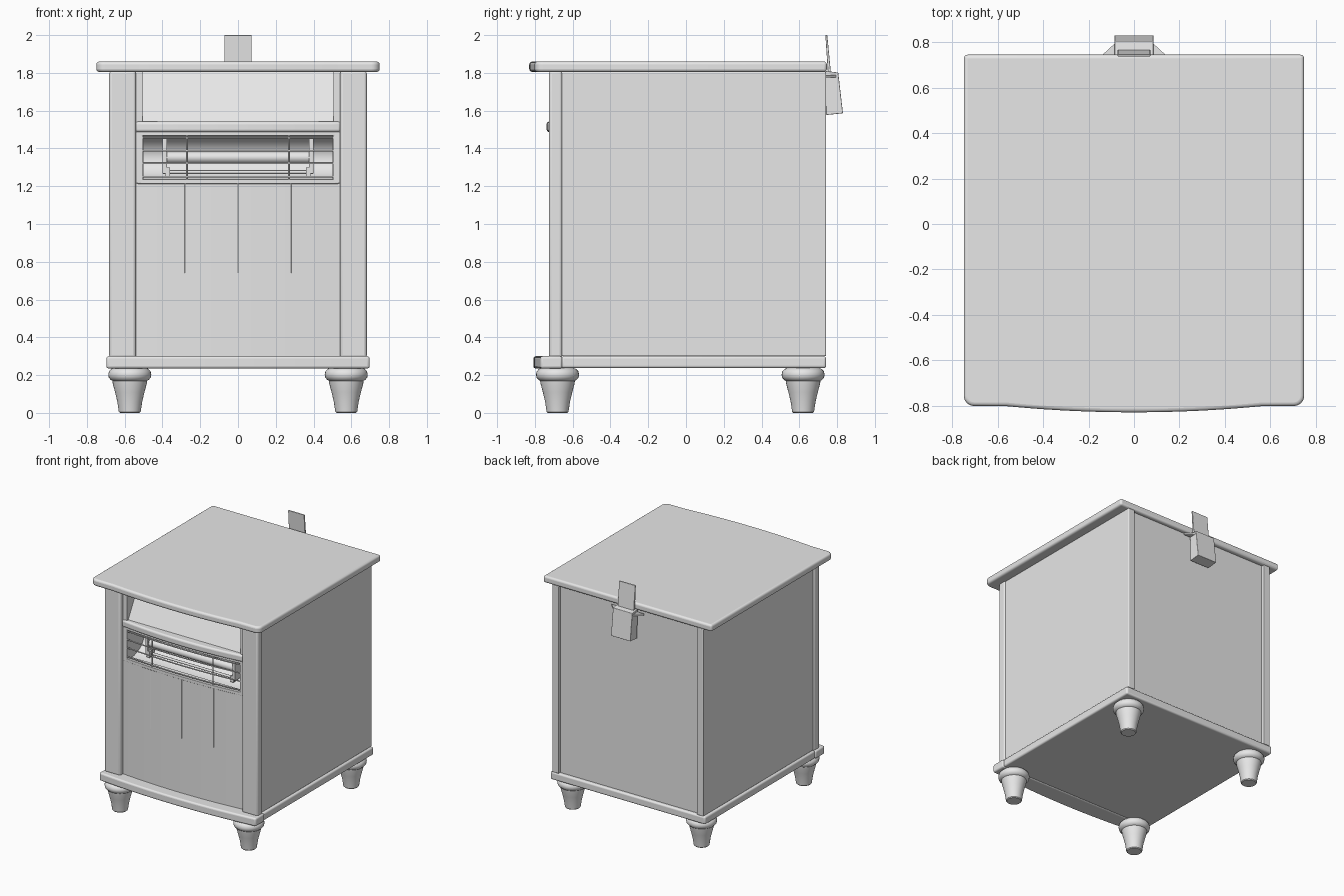
import bpy
import math

cube = bpy.data.objects.get("Cube")
if cube:
    bpy.data.objects.remove(cube, do_unlink=True)

grey = bpy.data.materials.new("light grey")
grey.use_nodes = True
grey.diffuse_color = (0.8, 0.8, 0.8, 1)
grey.node_tree.nodes["Principled BSDF"].inputs["Base Color"].default_value = (0.8, 0.8, 0.8, 1)


def finish(ob, bevel=0.0, angle=35):
    ob.data.materials.append(grey)
    bpy.ops.object.select_all(action="DESELECT")
    ob.select_set(True)
    bpy.context.view_layer.objects.active = ob
    if ob.type == "MESH":
        bpy.ops.object.shade_smooth_by_angle(angle=math.radians(angle))
    if bevel:
        mod = ob.modifiers.new("rounded edges", "BEVEL")
        mod.width, mod.segments, mod.limit_method = bevel, 4, "ANGLE"
        mod.angle_limit = math.radians(50)
    return ob


def mesh_object(name, verts, faces, bevel=0.0):
    me = bpy.data.meshes.new(name)
    me.from_pydata(verts, [], faces)
    ob = bpy.data.objects.new(name, me)
    bpy.context.collection.objects.link(ob)
    return finish(ob, bevel)


def extrude(name, outline, a, b, axis="z", bevel=0.0):
    """Solid from a counter-clockwise outline: (x, y) along z, or (y, z) along x."""
    place = (lambda p, t: (*p, t)) if axis == "z" else (lambda p, t: (t, *p))
    n = len(outline)
    verts = [place(p, t) for t in (a, b) for p in outline]
    faces = [tuple(reversed(range(n))), tuple(range(n, 2 * n))]
    faces += [(i, (i + 1) % n, n + (i + 1) % n, n + i) for i in range(n)]
    return mesh_object(name, verts, faces, bevel)


def box(name, x, y, z, bevel=0.0):
    return extrude(name, [(x[0], y[0]), (x[1], y[0]), (x[1], y[1]), (x[0], y[1])], *z, bevel=bevel)


def bow(x, half, edge, mid):
    return edge + (mid - edge) * (1 - (x / half) ** 2)


def span(half, steps=24):
    return [half * (2 * i / steps - 1) for i in range(steps + 1)]


def bowed(name, half, edge, mid, back, z0, z1, bevel=0.0):
    """Board with a gently curved front."""
    front = [(x, bow(x, half, edge, mid)) for x in span(half)]
    return extrude(name, front + [(half, back), (-half, back)], z0, z1, bevel=bevel)


def wire(name, points, radius):
    cu = bpy.data.curves.new(name, "CURVE")
    cu.dimensions, cu.bevel_depth, cu.bevel_resolution = "3D", radius, 2
    cu.use_fill_caps = True
    sp = cu.splines.new("POLY")
    sp.points.add(len(points) - 1)
    for p, co in zip(sp.points, points):
        p.co = (*co, 1)
    ob = bpy.data.objects.new(name, cu)
    bpy.context.collection.objects.link(ob)
    return finish(ob)


def lathe(name, profile, cx, cy, n=32):
    verts = [(cx + r * math.cos(math.tau * i / n), cy + r * math.sin(math.tau * i / n), z)
             for r, z in profile for i in range(n)]
    faces = [(k * n + i, k * n + (i + 1) % n, (k + 1) * n + (i + 1) % n, (k + 1) * n + i)
             for k in range(len(profile) - 1) for i in range(n)]
    last = (len(profile) - 1) * n
    faces += [tuple(reversed(range(n))), tuple(range(last, last + n))]
    return mesh_object(name, verts, faces)


# Table top: rounded front corners and a shallow bow in the front edge
R = 0.045
left_corner = [(-0.705 - R * math.cos(a), -0.757 - R * math.sin(a))
               for a in (math.pi / 2 * i / 6 for i in range(7))]
front = [(x, bow(x, 0.56, -0.803, -0.83)) for x in span(0.56)]
right_corner = [(-x, y) for x, y in reversed(left_corner)]
top_outline = left_corner + front + right_corner + [(0.75, 0.746), (-0.75, 0.746)]
extrude("table_top", top_outline, 1.805, 1.86, bevel=0.016)

# Base: wider bowed front rail and a solid slab behind it
bowed("base_front_rail", 0.697, -0.77, -0.808, -0.655, 0.235, 0.3, bevel=0.013)
box("base_slab", (-0.69, 0.69), (-0.66, 0.742), (0.237, 0.3), 0.013)

# Turned feet
foot = [(0.052, 0), (0.058, 0.006), (0.066, 0.06), (0.078, 0.11), (0.09, 0.155), (0.092, 0.17),
        (0.1, 0.174), (0.111, 0.187), (0.114, 0.203), (0.11, 0.22), (0.098, 0.233), (0.085, 0.237),
        (0.085, 0.27)]
for s, side in ((1, "left"), (-1, "right")):
    for y, end in ((-0.68, "front"), (0.62, "back")):
        lathe(f"{end}_{side}_foot", foot, s * 0.573, y)

# Cabinet sides, back and front posts
for s, side in ((1, "left"), (-1, "right")):
    box(side + "_side_panel", sorted((s * 0.615, s * 0.673)), (-0.66, 0.742), (0.3, 1.806), 0.006)
    box(side + "_front_post", sorted((s * 0.54, s * 0.682)), (-0.725, -0.655), (0.29, 1.81), 0.016)
    box(side + "_post_backing", sorted((s * 0.545, s * 0.62)), (-0.66, -0.6), (0.3, 1.806))
box("back_panel", (-0.62, 0.62), (0.69, 0.715), (0.3, 1.806))

# Bowed lower door with slender seams
H, EDGE, MID = 0.545, -0.688, -0.716
bowed("lower_door", H, EDGE, MID, -0.64, 0.3, 1.218)
for x in (-0.28, 0, 0.28):
    y = bow(x, H, EDGE, MID)
    wire("door_seam", [(x, y, 0.74), (x, y, 1.22)], 0.003)

# Recessed panel beneath the top, leaning back, with side trims
extrude("upper_panel", [(-0.68, 1.53), (-0.64, 1.53), (-0.49, 1.806), (-0.53, 1.806)],
        -0.545, 0.545, axis="x")
for s in (1, -1):
    box("upper_trim", sorted((s * 0.505, s * 0.545)), (-0.69, -0.5), (1.535, 1.806), 0.004)

# Rail and frame around the heater opening
bowed("middle_rail", H, -0.7, -0.738, -0.62, 1.487, 1.542, bevel=0.014)
bowed("frame_top", 0.532, EDGE - 0.004, MID - 0.004, -0.65, 1.468, 1.488, bevel=0.003)
bowed("frame_bottom", 0.532, EDGE - 0.004, MID - 0.004, -0.65, 1.213, 1.238, bevel=0.003)
for s in (1, -1):
    box("frame_end", sorted((s * 0.502, s * 0.54)), (-0.694, -0.62), (1.215, 1.488), 0.004)

# Heater cavity: curved reflector, end plates, element and holders
inner, outer = [], []
for i in range(13):
    a = math.pi * i / 12
    inner.append((-0.65 + 0.17 * math.sin(a), 1.352 - 0.125 * math.cos(a)))
    outer.append((-0.65 + 0.18 * math.sin(a), 1.352 - 0.133 * math.cos(a)))
extrude("reflector", outer + inner[::-1], -0.52, 0.52, axis="x")
for s in (1, -1):
    box("cavity_end", sorted((s * 0.5, s * 0.52)), (-0.67, -0.45), (1.22, 1.48))
    box("element_holder", sorted((s * 0.375, s * 0.4)), (-0.61, -0.5), (1.265, 1.46), 0.005)
    box("element_clip", sorted((s * 0.36, s * 0.385)), (-0.61, -0.55), (1.25, 1.3))
wire("heating_element", [(-0.39, -0.57, 1.352), (0.39, -0.57, 1.352)], 0.032)
wire("lower_element", [(-0.39, -0.58, 1.275), (0.39, -0.58, 1.275)], 0.01)

# Protective grille
for z in (1.25, 1.322, 1.388, 1.455):
    wire("grille_bar", [(x, bow(x, H, EDGE, MID) + 0.006, z) for x in span(0.515, 12)], 0.005)
for x in (-0.27, 0.27):
    y = bow(x, H, EDGE, MID) + 0.006
    wire("grille_upright", [(x, y, 1.225), (x, y, 1.48)], 0.005)

# Rear bracket: tapered holder, flared wings and upright tab
extrude("rear_holder", [(0.742, 1.577), (0.831, 1.586), (0.806, 1.802), (0.738, 1.81)],
        -0.086, 0.086, axis="x", bevel=0.003)
extrude("rear_wings", [(-0.145, 0.74), (0.145, 0.74), (0.08, 0.8), (-0.08, 0.8)], 1.775, 1.79)
extrude("rear_tab", [(0.752, 1.79), (0.768, 1.79), (0.748, 2.0), (0.738, 2.0)],
        -0.072, 0.072, axis="x", bevel=0.003)
